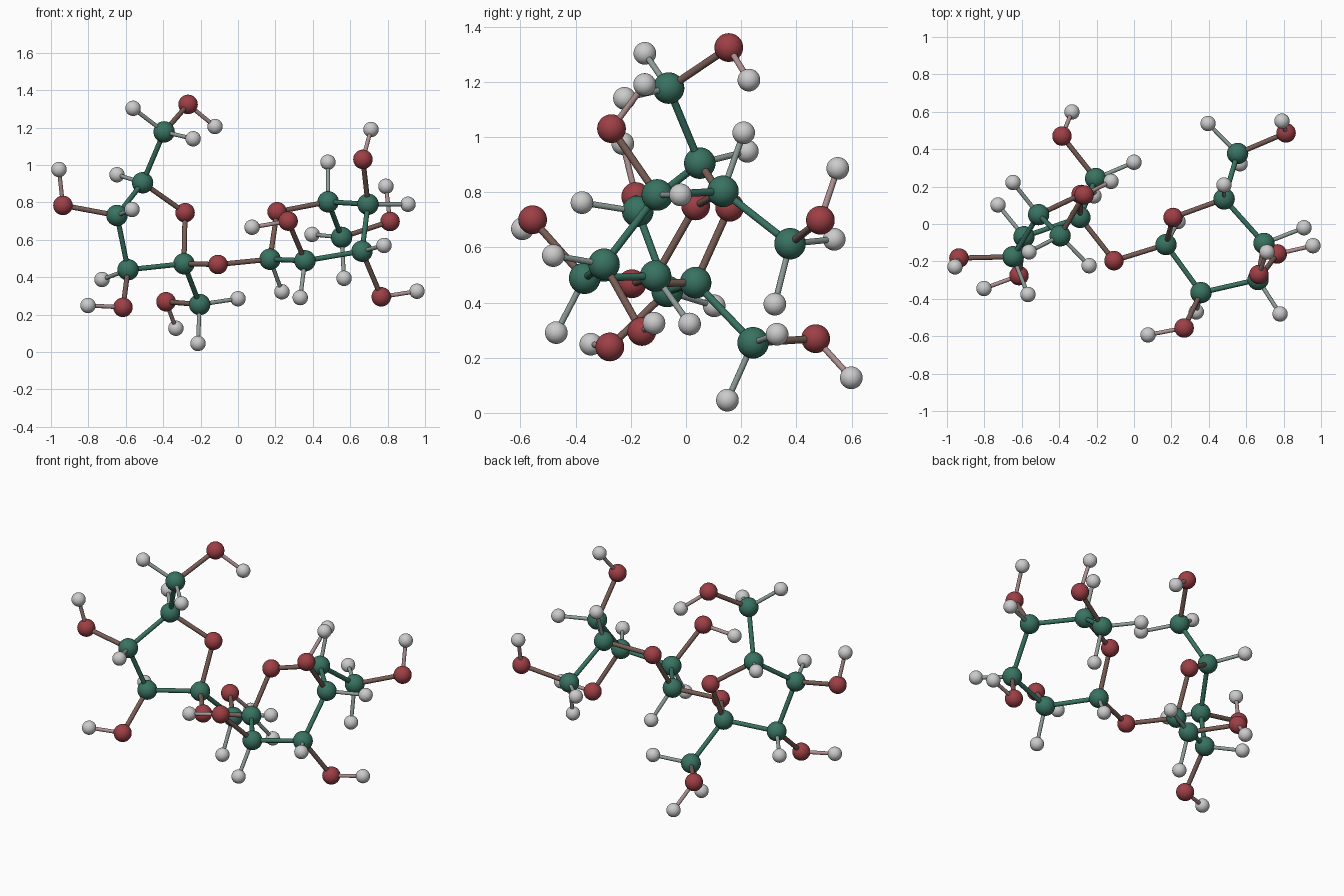
import bpy
from mathutils import Vector

if "Cube" in bpy.data.objects:
    bpy.data.objects.remove(bpy.data.objects["Cube"])

RADIUS = {"carbon": 0.057, "oxygen": 0.052, "hydrogen": 0.041}
COLOR = {"carbon": (0.04, 0.17, 0.12), "oxygen": (0.34, 0.05, 0.06), "hydrogen": (0.52, 0.52, 0.52)}

# Atom centres of the five-sided ring half (ring carbons first, then side arms)
FIVE = {
    "carbon": [(-.51, .05, .905), (-.647, -.175, .73), (-.588, -.068, .44), (-.289, .035, .472),
               (-.395, -.063, 1.177), (-.205, .243, .254)],
    "oxygen": [(-.283, .158, .745), (-.267, .155, 1.324), (-.936, -.182, .784), (-.615, -.276, .239),
               (-.385, .47, .269), (-.107, -.196, .468)],
    "hydrogen": [(-.561, -.149, 1.303), (-.24, -.223, 1.14), (-.123, .228, 1.206), (-.647, .222, .948),
                 (-.567, -.377, .762), (-.957, -.229, .976), (-.727, .102, .388), (-.802, -.345, .249),
                 (0, .33, .285), (-.214, .15, .046), (-.332, .599, .127)],
}
# Atom centres of the six-sided ring half
SIX = {
    "carbon": [(.171, -.11, .496), (.358, -.367, .488), (.663, -.297, .539), (.695, -.104, .79),
               (.482, .134, .803), (.554, .377, .613)],
    "oxygen": [(.209, .035, .75), (.268, -.556, .70), (.766, -.16, .295), (.668, -.27, 1.03),
               (.813, .487, .698)],
    "hydrogen": [(.075, -.593, .667), (.235, .013, .322), (.333, -.47, .291), (.781, -.481, .57),
                 (.957, -.116, .325), (.909, -.02, .79), (.711, -.15, 1.19), (.481, .209, 1.015),
                 (.396, .537, .629), (.567, .322, .394), (.791, .55, .886)],
}


def material(name, rgb):
    m = bpy.data.materials.new(name)
    m.diffuse_color = (*rgb, 1)
    m.use_nodes = True
    m.node_tree.nodes["Principled BSDF"].inputs["Base Color"].default_value = m.diffuse_color
    return m


def template(mat, radius, bond=False):
    """Make one smooth sphere or unit-length cylinder; return only its mesh."""
    if bond:
        bpy.ops.mesh.primitive_cylinder_add(vertices=20, radius=radius, depth=1)
    else:
        bpy.ops.mesh.primitive_uv_sphere_add(segments=32, ring_count=20, radius=radius)
    bpy.ops.object.shade_smooth_by_angle()
    ob = bpy.context.object
    mesh = ob.data
    mesh.materials.append(mat)
    bpy.data.objects.remove(ob)
    return mesh


def place(name, mesh, location):
    ob = bpy.data.objects.new(name, mesh)
    ob.location = location
    bpy.context.collection.objects.link(ob)
    return ob


# Atoms
balls = {e: template(material(e, COLOR[e]), RADIUS[e]) for e in RADIUS}
atoms = []
for ring, table in (("five_ring", FIVE), ("six_ring", SIX)):
    for element, points in table.items():
        for i, p in enumerate(points, 1):
            place(f"{ring}_{element}_{i}", balls[element], p)
            atoms.append((element, Vector(p)))

# Bonds between atoms close enough to touch chemically
sticks = {}
for i, (ea, a) in enumerate(atoms):
    for eb, b in atoms[i + 1:]:
        pair = tuple(sorted((ea, eb)))
        reach = 0.25 if "hydrogen" in pair else 0.35
        if pair == ("hydrogen", "hydrogen") or (b - a).length > reach:
            continue
        if pair not in sticks:
            mix = [(p + q) / 2 for p, q in zip(COLOR[ea], COLOR[eb])]
            mat = material("bond_" + "_".join(pair), mix)
            sticks[pair] = template(mat, 0.011 if "hydrogen" in pair else 0.0135, bond=True)
        stick = place("bond_" + "_".join(pair), sticks[pair], (a + b) / 2)
        stick.rotation_mode = 'QUATERNION'
        stick.rotation_quaternion = (b - a).to_track_quat('Z', 'Y')
        stick.scale.z = (b - a).length
